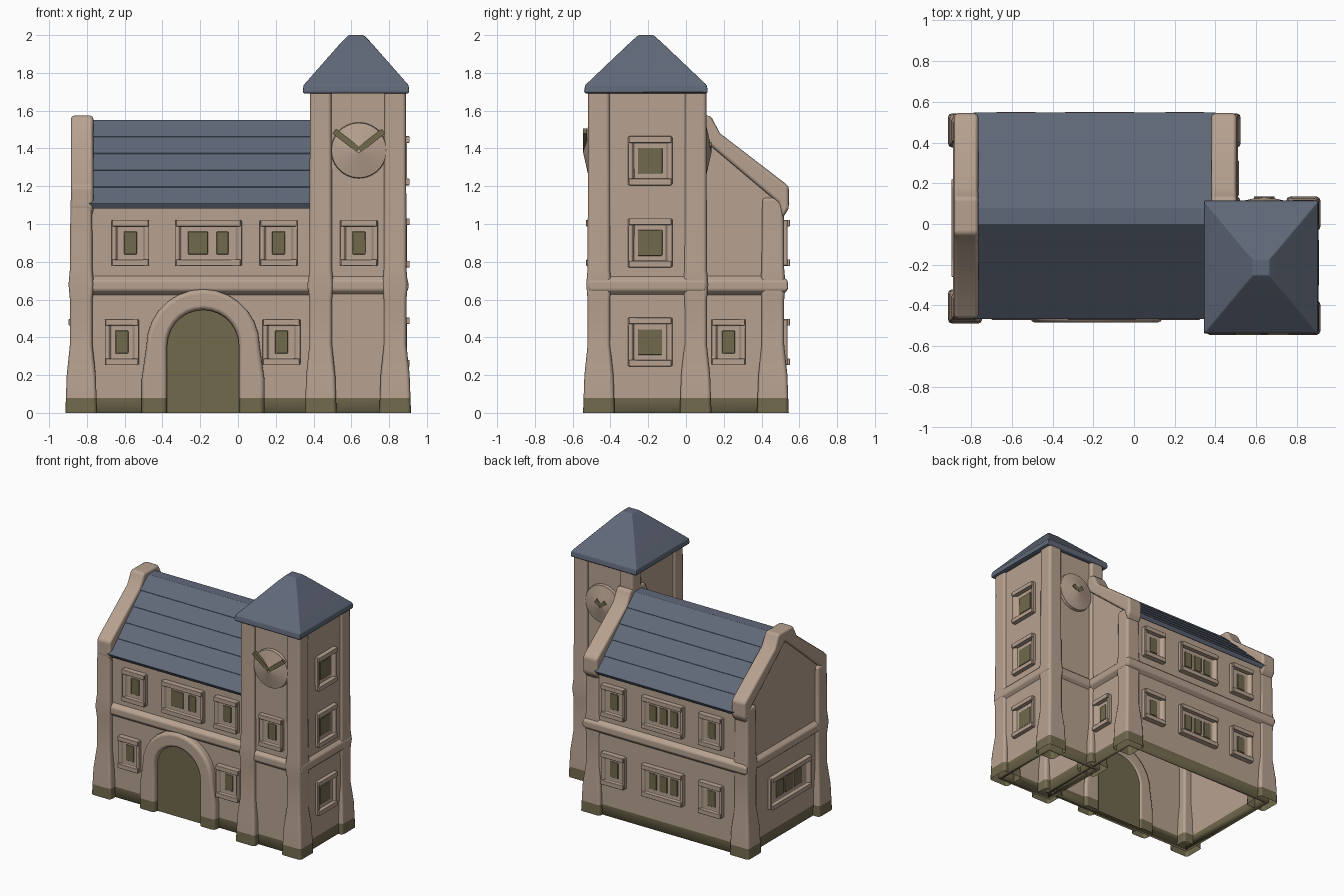
import bpy, bmesh, math
from mathutils import Matrix, Vector

cube = bpy.data.objects.get("Cube")
if cube:
    bpy.data.objects.remove(cube, do_unlink=True)


def material(name, rgb):
    m = bpy.data.materials.new(name)
    m.use_nodes = True
    m.diffuse_color = (*rgb, 1)
    m.node_tree.nodes["Principled BSDF"].inputs["Base Color"].default_value = (*rgb, 1)
    return m


MATS = [material("warm_stone", (0.475, 0.36, 0.28)),
        material("blue_slate", (0.118, 0.14, 0.19)),
        material("dark_olive", (0.165, 0.142, 0.075))]
STONE, SLATE, OLIVE = range(3)
PLINTH = 0.08
MID_Y = 0.04


def finish(bm, name, mat=STONE, bevel=0.012, shell=0.0, keep=False):
    """Colour the mesh, open it at the ground and soften its edges."""
    bmesh.ops.recalc_face_normals(bm, faces=bm.faces[:])
    if not keep:
        geom = bm.verts[:] + bm.edges[:] + bm.faces[:]
        bmesh.ops.bisect_plane(bm, geom=geom, plane_co=(0, 0, PLINTH), plane_no=(0, 0, 1))
        for f in bm.faces:
            low = f.calc_center_median().z < PLINTH
            f.material_index = OLIVE if low else mat
        ground = [f for f in bm.faces if all(v.co.z < 0.001 for v in f.verts)]
        bmesh.ops.delete(bm, geom=ground, context='FACES')
    for f in bm.faces:
        f.smooth = bevel > 0
    me = bpy.data.meshes.new(name)
    bm.to_mesh(me)
    bm.free()
    for m in MATS:
        me.materials.append(m)
    ob = bpy.data.objects.new(name, me)
    bpy.context.collection.objects.link(ob)
    if bevel:
        b = ob.modifiers.new("soft_edges", 'BEVEL')
        b.width, b.segments, b.limit_method = bevel, 2, 'ANGLE'
        b.harden_normals = True
    if shell:
        s = ob.modifiers.new("wall_thickness", 'SOLIDIFY')
        s.thickness, s.offset = shell, -1
    return ob


def loft(name, cx, cy, levels, caps=True, **kw):
    """Stack of rectangles given as (z, half width, half depth)."""
    bm = bmesh.new()
    rings = [[bm.verts.new((cx + sx * hx, cy + sy * hy, z))
              for sx, sy in ((-1, -1), (1, -1), (1, 1), (-1, 1))] for z, hx, hy in levels]
    for a, b in zip(rings, rings[1:]):
        for i in range(4):
            j = (i + 1) % 4
            bm.faces.new((a[i], a[j], b[j], b[i]))
    if caps:
        bm.faces.new(rings[0][::-1])
        bm.faces.new(rings[-1])
    return finish(bm, name, **kw)


def prism(name, pts, axis, a, b, **kw):
    """Profile extruded along x (points are y, z) or along y (points are x, z)."""
    bm = bmesh.new()
    place = (lambda p, d: (d, *p)) if axis == 'x' else (lambda p, d: (p[0], d, p[1]))
    lo = [bm.verts.new(place(p, a)) for p in pts]
    hi = [bm.verts.new(place(p, b)) for p in pts]
    for i in range(len(pts)):
        j = (i + 1) % len(pts)
        bm.faces.new((lo[i], lo[j], hi[j], hi[i]))
    bm.faces.new(lo[::-1])
    bm.faces.new(hi)
    return finish(bm, name, **kw)


def mirrored(half):
    """Complete a profile by mirroring it about the ridge."""
    return half + [(2 * MID_Y - y, z) for y, z in reversed(half) if abs(y - MID_Y) > 0.001]


def block(bm, x, y, z, w, d, h, mat=STONE, spin=0):
    m = Matrix.Translation((x, y, z)) @ Matrix.Rotation(spin, 4, 'Y') @ Matrix.Diagonal((w, d, h, 1))
    faces = {f for v in bmesh.ops.create_cube(bm, size=1, matrix=m)['verts'] for f in v.link_faces}
    for f in faces:
        f.material_index = mat
    return faces


def turn(bm, origin, angle):
    m = Matrix.Translation(origin) @ Matrix.Rotation(math.radians(angle), 4, 'Z')
    bmesh.ops.transform(bm, matrix=m, verts=bm.verts[:])


def window(name, origin, angle, w, panes, h=0.24):
    """Recessed frame with lintel, sill and panes, built facing -y then turned."""
    bm = bmesh.new()
    faces = block(bm, 0, -0.005, 0, w, 0.046, h)
    front = [f for f in faces if f.calc_center_median().y < -0.02]
    bmesh.ops.inset_region(bm, faces=front, thickness=0.03, depth=0)
    bmesh.ops.inset_region(bm, faces=front, thickness=0.018, depth=-0.022)
    for s in (-1, 1):
        block(bm, 0, -0.014, s * (h / 2 - 0.015), w * 0.96, 0.054, 0.035)
    for px, pw in panes:
        block(bm, px, -0.008, 0, pw, 0.009, h - 0.118, OLIVE)
    turn(bm, origin, angle)
    finish(bm, name, bevel=0.008, keep=True)


def clock(name, origin, angle, hand):
    """Shallow conical dial with two hands of the given length."""
    bm = bmesh.new()
    rim = Matrix.Translation((0, -0.015, 0)) @ Matrix.Rotation(math.pi / 2, 4, 'X')
    bmesh.ops.create_cone(bm, cap_ends=True, segments=28, radius1=0.15, radius2=0.145, depth=0.03, matrix=rim)
    dial = Matrix.Translation((0, -0.045, 0)) @ Matrix.Rotation(math.pi / 2, 4, 'X')
    bmesh.ops.create_cone(bm, cap_ends=False, segments=28, radius1=0.143, radius2=0.01, depth=0.03, matrix=dial)
    for s in (-1, 1):
        block(bm, s * hand * 0.42, -0.05, hand * 0.33, hand, 0.02, 0.032, OLIVE, -s * math.radians(38))
    turn(bm, origin, angle)
    finish(bm, name, bevel=0, keep=True)


def pillar(name, x, y, top, r=0.06):
    """Corner pier with a flared foot."""
    shape = ((0, 1.4), (0.2, 1.28), (0.36, 1.0), (0.6, 1.0), (0.68, 1.12), (0.76, 1.0), (top, 0.95))
    loft(name, x, y, [(z, r * k, r * k) for z, k in shape], bevel=0.02)


def band(name, cx, cy, z, hx, hy, out=0.03, t=0.05):
    loft(name, cx, cy, [(z - t, hx, hy), (z - t / 2, hx + out, hy + out),
                        (z + t / 2, hx + out, hy + out), (z + t, hx, hy)], caps=False, bevel=0.012)


# Main house: walls, corner piers and string course
prism("house_walls", mirrored([(-0.43, 0), (-0.43, 1.1), (MID_Y, 1.51)]), 'x', -0.86, 0.48, shell=0.03)
for label, x, y in (("front_right", -0.83, -0.405), ("back_right", -0.83, 0.46), ("back_left", 0.44, 0.46)):
    pillar("house_pier_" + label, x, y, 1.14)
band("house_string_course", -0.19, MID_Y, 0.675, 0.67, 0.47)

# Slate roof in thin overlapping courses with a blunt ridge
eave, ridge, rows = Vector((-0.465, 1.105)), Vector((0.0, 1.55)), 5
half = [(-0.45, 1.08)]
for i in range(rows):
    lip = eave.lerp(ridge, i / rows) + Vector((-0.003, 0.003))
    half += [tuple(lip), tuple(eave.lerp(ridge, (i + 1) / rows))]
prism("house_roof", mirrored(half) + [(MID_Y, 1.49)], 'x', -0.79, 0.40, mat=SLATE, bevel=0.003)

# Gable copings with kneelers at the eaves
outer = mirrored([(-0.43, 1.03), (-0.465, 1.08), (-0.465, 1.2), (-0.1, 1.48), (-0.05, 1.575)])
inner = [(0.49, 1.11), (MID_Y, 1.49), (-0.41, 1.11)]
for label, a, b in (("right", -0.885, -0.765), ("left", 0.38, 0.505)):
    prism("gable_coping_" + label, outer + inner, 'x', a, b, bevel=0.02)

# Tower: walls, piers, string course and hipped roof
TX, TY = 0.635, -0.205
loft("tower_walls", TX, TY, [(0, 0.245, 0.29), (1.7, 0.238, 0.288)], shell=0.03)
for sx in (-1, 1):
    for sy in (-1, 1):
        label = ("back" if sy > 0 else "front") + ("_left" if sx > 0 else "_right")
        pillar("tower_pier_" + label, TX + sx * 0.197, TY + sy * 0.256, 1.71)
band("tower_string_course", TX, TY, 0.675, 0.24, 0.285, 0.027)
loft("tower_roof", 0.625, -0.212, [(1.69, 0.275, 0.32), (1.7, 0.282, 0.328), (1.735, 0.278, 0.322),
                                   (1.96, 0.08, 0.085), (2.0, 0.04, 0.04)], mat=SLATE, bevel=0.01)
clock("clock_front", (0.64, -0.485, 1.39), 0, 0.16)
clock("clock_back", (0.64, 0.075, 1.39), 180, 0.05)

# Arched doorway: door leaf through the wall and stone surround
DX, SPRING, STEPS = -0.185, 0.355, 14


def arch(r, foot):
    curve = [(DX - r * math.cos(math.pi * i / STEPS), SPRING + r * math.sin(math.pi * i / STEPS))
             for i in range(STEPS + 1)]
    return [(DX - foot, 0), (DX - foot, 0.18)] + curve + [(DX + foot, 0.18), (DX + foot, 0)]


prism("door", arch(0.2, 0.2), 'y', -0.447, -0.39, mat=OLIVE, bevel=0)
prism("door_surround", arch(0.3, 0.325) + arch(0.19, 0.19)[::-1], 'y', -0.485, -0.38, bevel=0.025)

# Windows
LOW, MID, HIGH = 0.375, 0.9, 1.335
FRONT, BACK = -0.43, 0.51
one, pair = [(0, 0.068)], [(-0.055, 0.105), (0.075, 0.062)]
triple = [(-0.09, 0.065), (0, 0.065), (0.09, 0.065)]
window("window_front_upper_right", (-0.57, FRONT, MID), 0, 0.2, one)
window("window_front_upper_middle", (-0.157, FRONT, MID), 0, 0.355, pair)
window("window_front_upper_left", (0.215, FRONT, MID), 0, 0.2, one)
window("window_front_lower_right", (-0.615, FRONT, LOW), 0, 0.18, one)
window("window_front_lower_left", (0.23, FRONT, LOW), 0, 0.2, one)
window("window_tower_front", (0.64, -0.488, MID), 0, 0.2, one)
for label, z in (("lower", LOW), ("middle", MID), ("upper", HIGH)):
    window("window_tower_side_" + label, (0.868, -0.19, z), 90, 0.235, [(0, 0.13)], 0.255)
window("window_house_left", (0.475, 0.225, LOW), 90, 0.18, one)
window("window_house_right", (-0.856, -0.02, LOW), -90, 0.5, [(-0.11, 0.09), (0, 0.09), (0.11, 0.09)])
for label, z in (("lower", LOW), ("upper", MID)):
    for side, x, w, panes in (("left", 0.25, 0.2, one), ("middle", -0.17, 0.355, triple), ("right", -0.58, 0.2, one)):
        window(f"window_back_{label}_{side}", (x, BACK, z), 180, w, panes)
